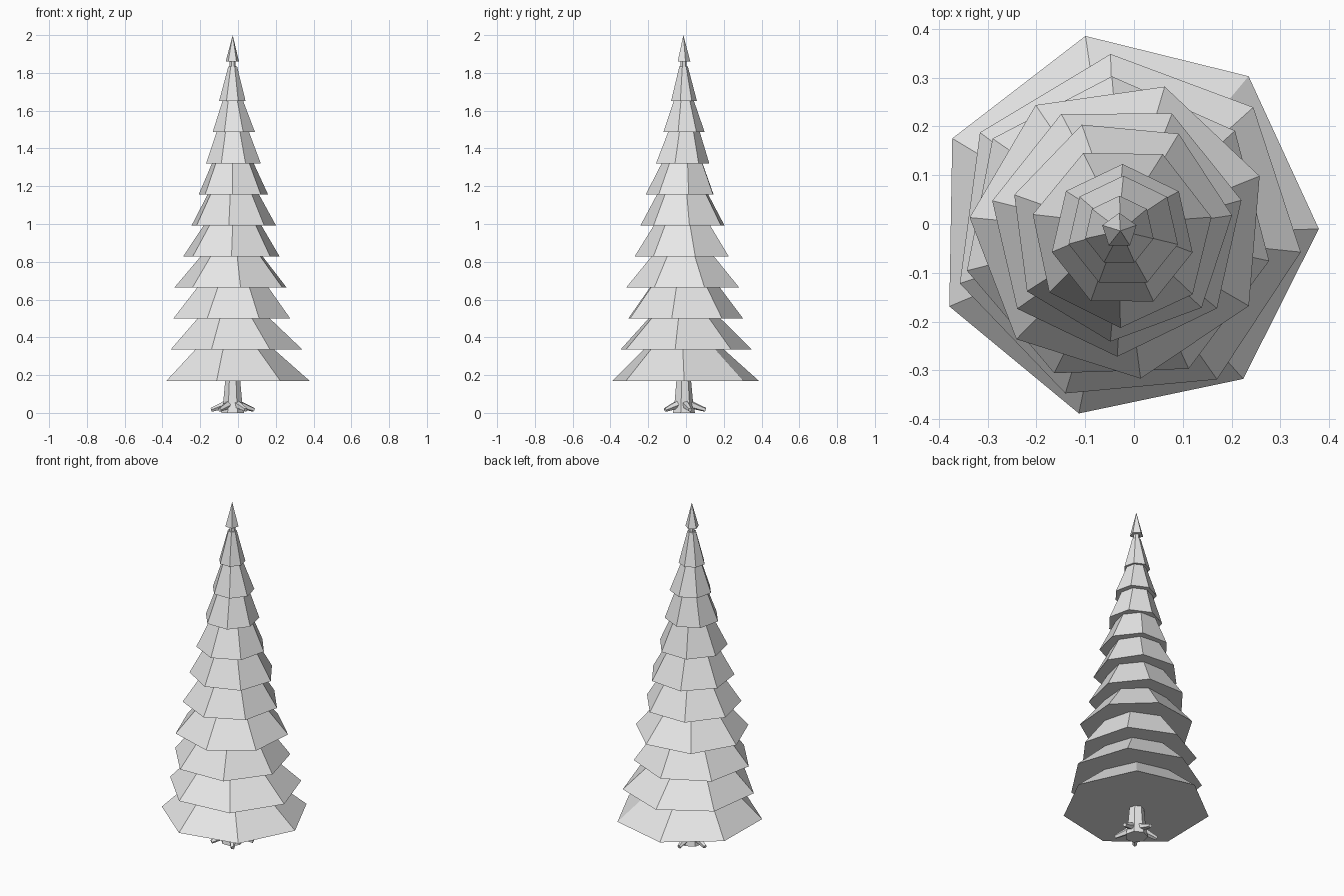
import bpy, bmesh, math
from mathutils import Vector

cube = bpy.data.objects.get("Cube")
if cube:
    bpy.data.objects.remove(cube)

grey = bpy.data.materials.new("light_grey")
grey.use_nodes = True
colour = (0.8, 0.8, 0.8, 1)
grey.diffuse_color = colour
grey.node_tree.nodes["Principled BSDF"].inputs["Base Color"].default_value = colour


def loft(name, rings, sides, turn=0):
    """Flat-shaded closed tube through (centre, radius, axis) rings."""
    bm = bmesh.new()
    loops = []
    for centre, radius, axis in rings:
        rot = Vector(axis).to_track_quat("Z", "Y")
        loop = []
        for i in range(sides):
            a = math.radians(turn) + math.tau * i / sides
            p = Vector((radius * math.cos(a), radius * math.sin(a), 0))
            if axis != UP:
                p = rot @ p
            loop.append(bm.verts.new(Vector(centre) + p))
        loops.append(loop)
    for low, high in zip(loops, loops[1:]):
        for i in range(sides):
            j = (i + 1) % sides
            bm.faces.new((low[i], low[j], high[j], high[i]))
    bm.faces.new(loops[0][::-1])
    bm.faces.new(loops[-1])
    bmesh.ops.remove_doubles(bm, verts=bm.verts, dist=0.0001)
    bmesh.ops.recalc_face_normals(bm, faces=bm.faces)
    mesh = bpy.data.meshes.new(name)
    bm.to_mesh(mesh)
    bm.free()
    mesh.materials.append(grey)
    obj = bpy.data.objects.new(name, mesh)
    bpy.context.collection.objects.link(obj)
    return obj


UP = (0, 0, 1)
CX, CY = -0.028, -0.014

# Branch tiers: base radius, top radius, turn in degrees, centre x, centre y
tiers = [
    (0.397, 0.200, -1, -0.018, -0.003),
    (0.360, 0.180, -7.6, -0.015, -0.010),
    (0.318, 0.180, -11, -0.035, -0.015),
    (0.308, 0.155, 21, -0.030, -0.012),
    (0.262, 0.145, 13, -0.035, -0.010),
    (0.230, 0.130, 7.5, -0.027, -0.012),
    (0.188, 0.105, 12, -0.025, -0.025),
    (0.148, 0.082, -13, -0.024, -0.025),
    (0.115, 0.050, -13, -0.022, -0.016),
    (0.072, 0.024, -13, -0.030, -0.014),
]
STEP = 0.1645
for n, (base, top, turn, x, y) in enumerate(tiers):
    z = 0.17 + STEP * n
    loft(f"branch_tier_{n + 1}",
         [((x, y, z), base, UP), ((CX, CY, z + STEP + 0.018), top, UP)], 7, turn)

# Pointed top
loft("tree_tip", [((CX - 0.002, CY, 1.86), 0.037, UP), ((CX, CY, 2), 0, UP)], 5, 18)

# Tapered trunk with a flared foot
loft("trunk", [((CX, CY, z), r, UP) for z, r in
               ((0, 0.062), (0.05, 0.052), (0.17, 0.041), (1.87, 0.016))], 7, -13)

# Roots spreading over the ground
for n in range(5):
    a = math.radians(18 + 72 * n)
    out = Vector((math.cos(a), math.sin(a), 0))
    start = Vector((CX, CY, 0.045)) + out * 0.035
    end = Vector((CX, CY, 0.016)) + out * 0.118
    axis = tuple(end - start)
    loft(f"root_{n + 1}", [(start, 0.022, axis), (end, 0.011, axis)], 5)
